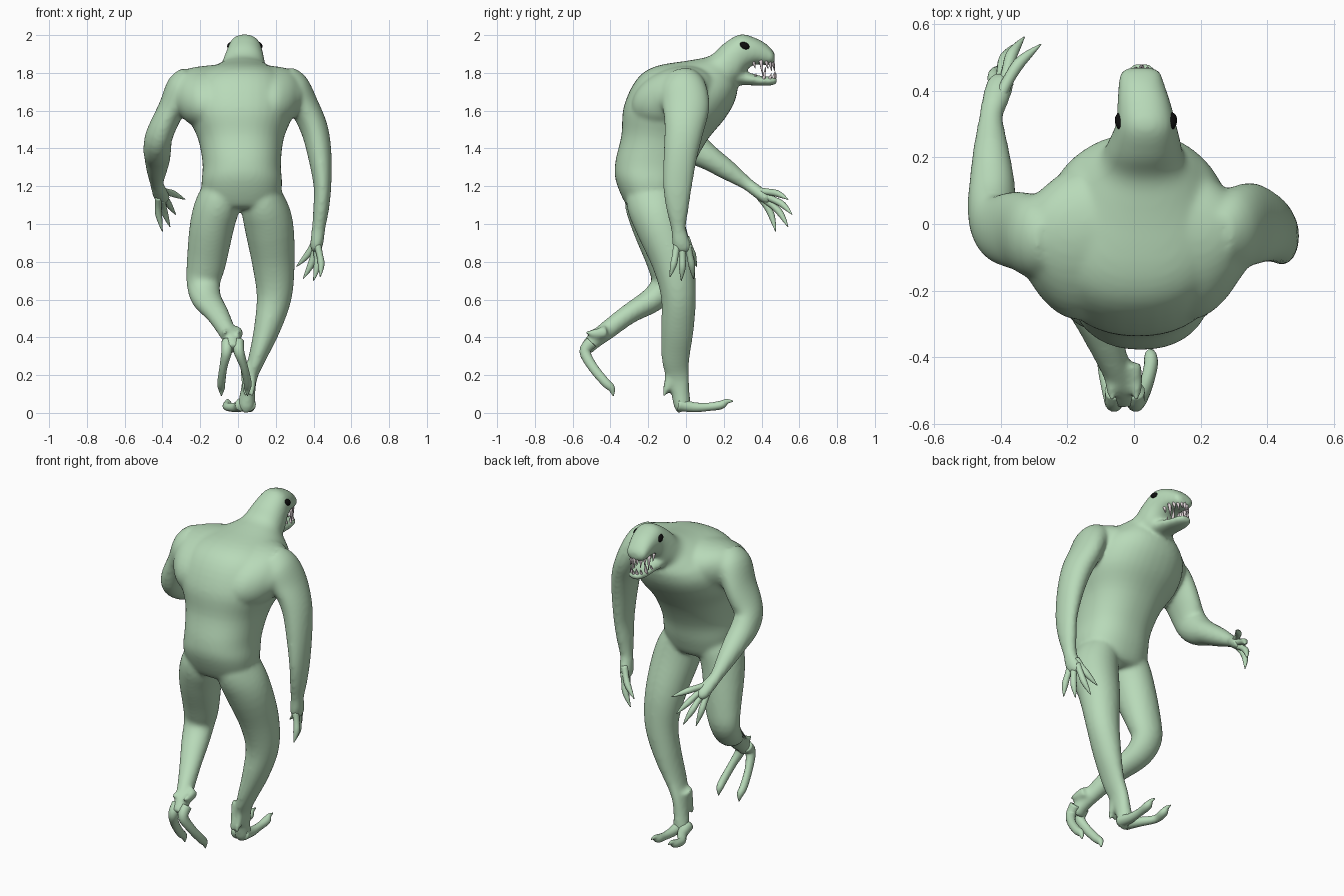
import bpy, bmesh, math
from mathutils import Vector, Matrix

def material(name, rgb):
    m = bpy.data.materials.new(name)
    m.diffuse_color = (*rgb, 1)
    return m

GREEN = material("skin green", (0.48, 0.70, 0.485))
BLACK = material("eye black", (0.004, 0.004, 0.004))
BONE = material("tooth bone", (0.74, 0.66, 0.68))

def finish(bm, name, mat):
    bmesh.ops.recalc_face_normals(bm, faces=bm.faces[:])
    for f in bm.faces:
        f.smooth = True
    me = bpy.data.meshes.new(name)
    bm.to_mesh(me)
    bm.free()
    me.materials.append(mat)
    ob = bpy.data.objects.new(name, me)
    bpy.context.collection.objects.link(ob)
    return ob

def smooth_rows(rows, n):
    """Catmull-Rom interpolation through rows of numbers."""
    out = []
    for i in range(len(rows) - 1):
        p0, p1, p2 = rows[max(i - 1, 0)], rows[i], rows[i + 1]
        p3 = rows[min(i + 2, len(rows) - 1)]
        for k in range(n):
            t = k / n
            out.append([0.5 * (2*b + (c - a)*t + (2*a - 5*b + 4*c - d)*t*t
                               + (3*b - a - 3*c + d)*t**3)
                        for a, b, c, d in zip(p0, p1, p2, p3)])
    out.append(list(rows[-1]))
    return out

def loft(bm, rings, seg, power=2.0):
    """Skin a list of (centre, u, v) super-ellipse rings, with end caps."""
    loops = []
    for c, u, v in rings:
        loop = []
        for i in range(seg):
            a = 2 * math.pi * i / seg
            ca, sa = math.cos(a), math.sin(a)
            x = math.copysign(abs(ca) ** (2 / power), ca)
            y = math.copysign(abs(sa) ** (2 / power), sa)
            loop.append(bm.verts.new(c + u * x + v * y))
        loops.append(loop)
    for l, m in zip(loops, loops[1:]):
        for i in range(seg):
            j = (i + 1) % seg
            bm.faces.new((l[i], l[j], m[j], m[i]))
    bm.faces.new(loops[0])
    bm.faces.new(loops[-1])

def tube(bm, rows, seg=24, n=4):
    """Limb through rows of (x, y, z, side radius, depth radius)."""
    rows = smooth_rows(rows, n)
    pts = [Vector(r[:3]) for r in rows]
    rings = []
    for i, r in enumerate(rows):
        t = (pts[min(i + 1, len(pts) - 1)] - pts[max(i - 1, 0)]).normalized()
        u = Vector((1, 0, 0))
        u = (u - t * u.dot(t)).normalized()
        rings.append((pts[i], u * max(r[3], 0.002), t.cross(u) * max(r[4], 0.002)))
    loft(bm, rings, seg)

body = bmesh.new()

# Torso, neck and upper head: back y, z / front y, z / half width / centre x
spine = [(-.26, 1.08, -.10, 1.07, .12, .02), (-.315, 1.10, -.04, 1.09, .19, .02),
         (-.372, 1.23, .00, 1.18, .213, .02), (-.374, 1.33, .035, 1.30, .207, .02),
         (-.342, 1.47, .11, 1.44, .228, .015), (-.33, 1.62, .20, 1.55, .282, .01),
         (-.262, 1.765, .25, 1.63, .28, .01), (-.16, 1.835, .27, 1.69, .24, .015),
         (.03, 1.868, .272, 1.72, .17, .022), (.13, 1.892, .265, 1.745, .125, .026),
         (.20, 1.955, .29, 1.76, .108, .032), (.285, 2.004, .32, 1.815, .090, .036),
         (.36, 1.988, .37, 1.845, .080, .03), (.42, 1.957, .425, 1.84, .069, .022),
         (.458, 1.92, .462, 1.848, .058, .02), (.47, 1.90, .47, 1.862, .035, .02)]
rings = []
for yb, zb, yf, zf, rx, xc in smooth_rows(spine, 4):
    b, f = Vector((xc, yb, zb)), Vector((xc, yf, zf))
    rings.append(((b + f) / 2, Vector((rx, 0, 0)), (f - b) / 2))
loft(body, rings, 40, 2.25)

# Shoulder girdle across the upper back: half-section of x, y, z, depth, height
half = [(.335, -.05, 1.69, .09, .07), (.315, -.05, 1.69, .115, .10),
        (.27, -.06, 1.68, .165, .14), (.20, -.06, 1.67, .215, .165),
        (.08, -.05, 1.66, .235, .185)]
girdle = half + [(-x, y, z, d, h) for x, y, z, d, h in reversed(half)]
loft(body, [(Vector((x, y, z)), Vector((0, d, 0)), Vector((0, h * .35, h)))
            for x, y, z, d, h in smooth_rows(girdle, 3)], 32)

# Lower jaw
tube(body, [(.028, .24, 1.78, .085, .045), (.028, .33, 1.768, .068, .034),
            (.025, .40, 1.757, .06, .026), (.022, .455, 1.757, .048, .024),
            (.022, .482, 1.76, .028, .014)])

# Arms with palms: left reaches forward, right hangs down
tube(body, [(-.24, -.05, 1.775, .07, .09), (-.29, -.04, 1.72, .09, .125),
            (-.352, -.02, 1.61, .072, .12), (-.415, -.01, 1.475, .072, .10),
            (-.427, .05, 1.40, .074, .085), (-.427, .13, 1.345, .068, .066),
            (-.43, .22, 1.285, .055, .054), (-.43, .32, 1.215, .037, .035),
            (-.415, .38, 1.17, .042, .034), (-.40, .425, 1.135, .042, .03),
            (-.393, .445, 1.118, .025, .018)])
tube(body, [(.24, -.04, 1.775, .07, .09), (.29, -.02, 1.72, .09, .125),
            (.352, 0, 1.62, .078, .125), (.405, -.01, 1.50, .073, .105),
            (.433, -.03, 1.36, .063, .09), (.447, -.045, 1.20, .047, .077),
            (.44, -.045, 1.08, .042, .06), (.427, -.04, .98, .036, .04),
            (.42, -.03, .92, .036, .046), (.413, -.02, .875, .032, .048),
            (.408, -.02, .85, .02, .03)])

# Legs: right stands, left lifts behind
tube(body, [(.10, -.185, 1.27, .07, .11), (.128, -.178, 1.13, .115, .14),
            (.162, -.14, 1.0, .13, .132), (.187, -.07, .80, .114, .112),
            (.192, -.04, .62, .094, .093), (.155, -.045, .45, .071, .087),
            (.105, -.055, .30, .048, .076), (.068, -.045, .20, .038, .064),
            (.052, -.03, .11, .04, .05), (.045, -.02, .04, .045, .045),
            (.042, -.01, .012, .035, .035)])
tube(body, [(-.07, -.185, 1.27, .07, .11), (-.10, -.185, 1.13, .115, .14),
            (-.136, -.165, 1.0, .118, .125), (-.167, -.118, .80, .105, .092),
            (-.183, -.11, .69, .090, .075), (-.167, -.17, .605, .08, .068),
            (-.11, -.30, .525, .062, .054), (-.06, -.42, .435, .047, .05),
            (-.035, -.49, .38, .042, .044), (-.03, -.53, .335, .048, .036)])

# Heel spurs and ankle spurs
for x in (.04, .075):
    tube(body, [(x, -.06, .25, .03, .045), (x, -.082, .17, .022, .035),
                (x, -.108, .115, .015, .018), (x, -.12, .085, .007, .007)], 12)
for x in (-.068, .008):
    tube(body, [(x * .7 - .01, -.42, .43, .026, .035), (x, -.48, .42, .02, .026),
                (x, -.535, .43, .008, .008)], 12)

skin = finish(body, "body", GREEN)
mod = skin.modifiers.new("fuse", "REMESH")
mod.mode = "VOXEL"
mod.voxel_size = 0.01
mod.use_smooth_shade = True
mod = skin.modifiers.new("soften", "SMOOTH")
mod.factor = 0.5
mod.iterations = 14

def digit(bm, base, tip, r, bend):
    """Finger with a thick knuckle and a tapering claw."""
    a, b = Vector(base), Vector(tip)
    rows = []
    for t, k, s in ((0, 1, 0), (.3, .85, .7), (.55, .9, 1), (.78, .6, .6), (1, .1, 0)):
        p = a.lerp(b, t) + Vector(bend) * s
        rows.append((*p, r * k, r * k))
    tube(bm, rows, 12, 3)

# Four clawed fingers on each hand
hands = {
    "left_fingers": ([((-.405, .38, 1.175), (-.28, .54, 1.13)), ((-.39, .41, 1.15), (-.33, .562, 1.05)),
                      ((-.40, .41, 1.135), (-.36, .54, .985)), ((-.42, .39, 1.145), (-.40, .475, .96))],
                     (-.012, .012, .012)),
    "right_fingers": ([((.415, .0, .925), (.31, .055, .775)), ((.412, .008, .89), (.345, .04, .71)),
                       ((.415, -.02, .88), (.40, -.025, .70)), ((.42, -.048, .89), (.435, -.085, .72))],
                      (.012, .004, -.004)),
}
for name, (fingers, bend) in hands.items():
    bm = bmesh.new()
    for base, tip in fingers:
        digit(bm, base, tip, .02, bend)
    finish(bm, name, GREEN)

# Two long clawed toes on each foot
bm = bmesh.new()
for x0, x1 in ((.02, -.055), (.06, .06)):
    tube(bm, [(x0, -.04, .045, .035, .035), (x0 * .7 + x1 * .3, .04, .03, .028, .027),
              (x1, .12, .032, .022, .022), (x1, .185, .042, .025, .023),
              (x1, .215, .06, .012, .014), (x1, .25, .062, .002, .003)], 14)
finish(bm, "right_toes", GREEN)

bm = bmesh.new()
for x0, x1 in ((-.06, -.088), (.005, .05)):
    tube(bm, [(x0, -.50, .375, .028, .033), (x0, -.535, .325, .028, .03),
              (x0 * .4 + x1 * .6, -.495, .245, .021, .026), (x1, -.43, .165, .021, .024),
              (x1, -.395, .13, .018, .02), (x1, -.385, .09, .002, .003)], 14)
finish(bm, "left_toes", GREEN)

# Eyes
for side, s in (("left", -1), ("right", 1)):
    bm = bmesh.new()
    m = (Matrix.Translation((.036 + s * .074, .308, 1.943)) @ Matrix.Rotation(s * -.5, 4, "Y")
         @ Matrix.Rotation(-.4, 4, "X") @ Matrix.Diagonal((.019, .029, .02, 1)))
    bmesh.ops.create_uvsphere(bm, u_segments=20, v_segments=12, radius=1, matrix=m)
    finish(bm, side + "_eye", BLACK)

# Teeth: a U-shaped row of cones on each jaw, longest near the sides
def teeth(name, z, sign, rx, y0, y1, count, length):
    bm = bmesh.new()
    for i in range(count):
        a = math.pi * i / (count - 1)
        x, y = .023 + rx * math.cos(a), y0 + (y1 - y0) * math.sin(a) ** .8
        h = length * (1.6 if i in (1, count - 2) else 1.0 if i % 2 else .7)
        base = Vector((x, y, z - sign * .014))
        tip = base + Vector((0, .012, sign * (h + .014)))
        tube(bm, [(*base, .010, .010), (*base.lerp(tip, .5), .007, .007), (*tip, .001, .001)], 8, 2)
    finish(bm, name, BONE)

teeth("upper_teeth", 1.853, -1, .057, .355, .458, 11, .043)
teeth("lower_teeth", 1.772, 1, .046, .36, .466, 9, .036)
